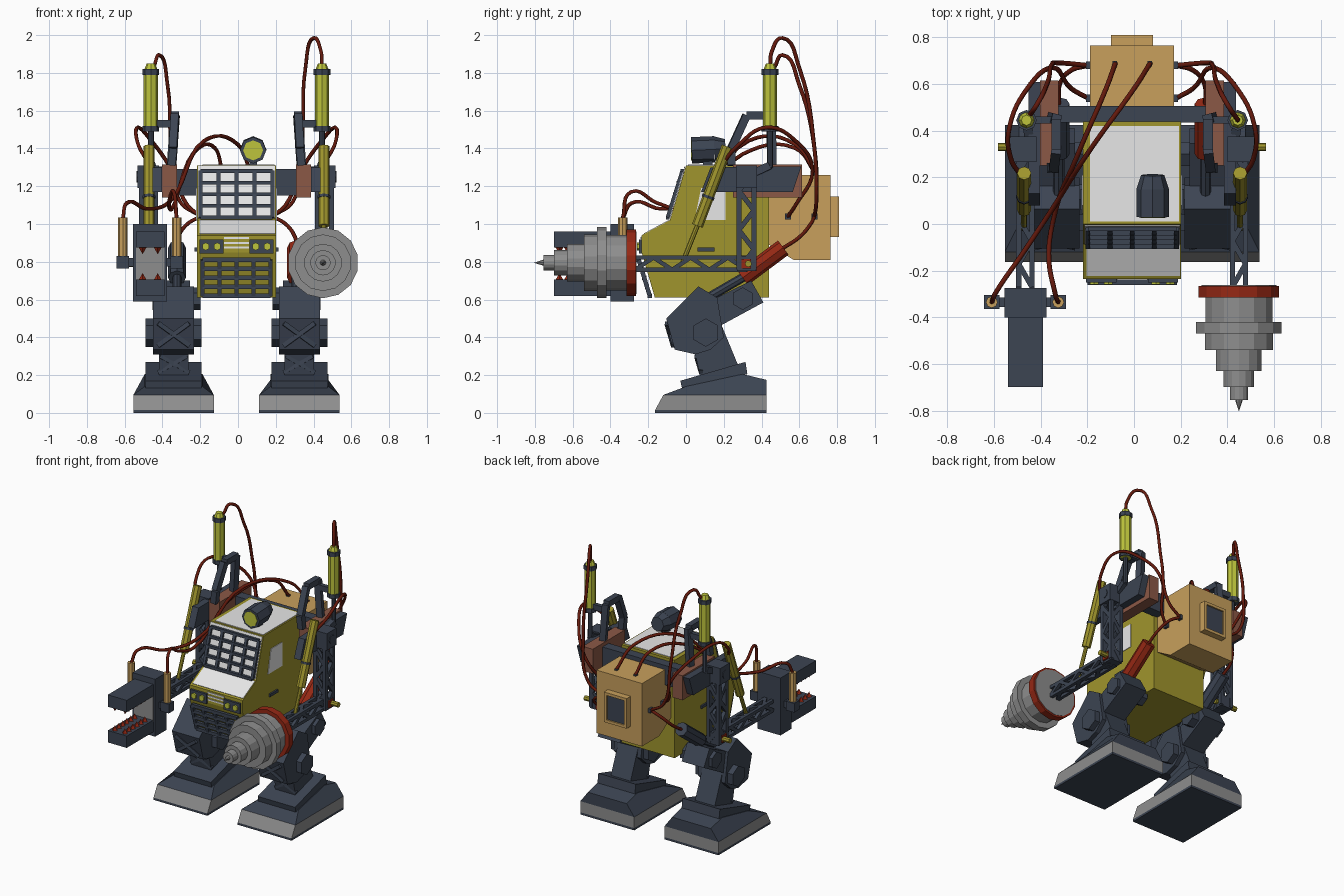
import bpy, bmesh, math
from mathutils import Vector, Matrix

if "Cube" in bpy.data.objects:
    bpy.data.objects.remove(bpy.data.objects["Cube"])

CX = -0.008  # symmetry plane of body, legs and arms
COLORS = {"slate": (.045, .058, .085), "yellow": (.35, .30, .026), "white": (.8, .8, .8),
          "grey": (.27, .27, .27), "tan": (.58, .35, .107), "brown": (.26, .098, .061),
          "red": (.30, .021, .007), "hose_red": (.127, .0097, .0037),
          "bright_yellow": (.51, .55, .045)}
NAMES = list(COLORS)
MATS = []
for n, c in COLORS.items():
    m = bpy.data.materials.new(n)
    m.diffuse_color = (*c, 1)
    m.use_nodes = True
    m.node_tree.nodes["Principled BSDF"].inputs["Base Color"].default_value = m.diffuse_color
    MATS.append(m)


class Part:
    """Collects primitives into one named object, optionally mirrored left/right."""
    def __init__(self, name, mat="slate", mirror=False, cx=CX):
        self.name, self.mat, self.mirror, self.cx = name, mat, mirror, cx
        self.bm = bmesh.new()

    def paint(self, verts, mat):
        for f in {f for v in verts for f in v.link_faces}:
            f.material_index = NAMES.index(mat or self.mat)

    def box(self, x0, x1, y0, y1, z0, z1, mat=None):
        M = Matrix.Translation(((x0+x1)/2, (y0+y1)/2, (z0+z1)/2)) @ Matrix.Diagonal((x1-x0, y1-y0, z1-z0, 1))
        self.paint(bmesh.ops.create_cube(self.bm, size=1, matrix=M)["verts"], mat)

    def prism(self, prof, x0, x1, mat=None):
        # (y, z) outline extruded along x
        a = [self.bm.verts.new((x0, y, z)) for y, z in prof]
        b = [self.bm.verts.new((x1, y, z)) for y, z in prof]
        self.bm.faces.new(a), self.bm.faces.new(b[::-1])
        n = len(prof)
        for i in range(n):
            self.bm.faces.new((a[i], b[i], b[(i+1) % n], a[(i+1) % n]))
        self.paint(a + b, mat)
        return a, b

    def cyl(self, p, q, r, mat=None, n=8, r2=None):
        p, q = Vector(p), Vector(q)
        M = Matrix.Translation((p+q)/2) @ (q-p).to_track_quat("Z", "Y").to_matrix().to_4x4()
        self.paint(bmesh.ops.create_cone(self.bm, cap_ends=True, segments=n, radius1=r,
                   radius2=r if r2 is None else r2, depth=(q-p).length, matrix=M)["verts"], mat)

    def bar(self, p, q, w=.016, mat=None):
        p, q = Vector(p), Vector(q)
        M = Matrix.Translation((p+q)/2) @ (q-p).to_track_quat("Z", "Y").to_matrix().to_4x4()
        M = M @ Matrix.Diagonal((w, w, (q-p).length, 1))
        self.paint(bmesh.ops.create_cube(self.bm, size=1, matrix=M)["verts"], mat)

    def truss(self, p, q, u, v, n, w=.018):
        p, q, u, v = map(Vector, (p, q, u, v))
        c = [u+v, u-v, -u-v, v-u]
        for i in range(4):
            a, b = c[i], c[(i+1) % 4]
            self.bar(p+a, q+a, w)
            for k in range(n):  # same zigzag on opposite sides
                s, e = (a, b) if (k + i//2) % 2 else (b, a)
                self.bar(p.lerp(q, k/n)+s, p.lerp(q, (k+1)/n)+e, w)

    def grid(self, top, bot, hw, cols, rows, w):
        t, b = Vector((0, *top)), Vector((0, *bot))
        for i in range(cols+1):
            x = Vector((-hw + 2*hw*i/cols, 0, 0))
            self.bar(t+x, b+x, w)
        for i in range(rows+1):
            c = t.lerp(b, i/rows)
            self.bar(c-Vector((hw, 0, 0)), c+Vector((hw, 0, 0)), w)

    def done(self):
        bmesh.ops.recalc_face_normals(self.bm, faces=self.bm.faces)
        me = bpy.data.meshes.new(self.name)
        self.bm.to_mesh(me)
        for m in MATS:
            me.materials.append(m)
        ob = bpy.data.objects.new(self.name, me)
        ob.location.x = self.cx
        bpy.context.collection.objects.link(ob)
        if self.mirror:
            ob.modifiers.new("mirror", "MIRROR").use_mirror_merge = False


# cabin with pale plates on windscreen, hood and roof
c = Part("cabin", "yellow")
c.prism([(0, 1.31), (-.085, 1.02), (-.235, .94), (-.235, .85), (-.165, .61), (.44, .61), (.44, 1.31)], -.21, .21)
c.done()
w = Part("cabin_pale_plates", "white")
w.prism([(-.004, 1.305), (-.083, 1.03), (-.087, 1.031), (-.008, 1.306)], -.205, .205)
w.prism([(-.087, 1.018), (-.222, .946), (-.224, .950), (-.089, 1.022)], -.195, .205)
w.box(-.18, .2, .01, .42, 1.309, 1.314)
w.done()
w = Part("cabin_side_window", "white", True)
w.prism([(.08, 1.19), (.21, 1.19), (.21, 1.02), (.045, 1.02)], .208, .214)
w.box(.208, .222, .06, .15, .855, .875, "slate")
w.done()
g = Part("window_and_radiator_bars")
g.grid((-.02, 1.28), (-.097, 1.035), .19, 4, 4, .02)
g.grid((-.25, .81), (-.192, .62), .18, 4, 4, .023)
g.done()

# headlights and nose stripes
h = Part("headlights", "slate", True)
h.box(.068, .197, -.25, -.23, .845, .917)
for x in (.102, .163):
    h.cyl((x, -.24, .881), (x, -.26, .881), .021, "bright_yellow", 6)
h.done()
n = Part("nose_stripes", "white")
for z in (.87, .895, .92):
    n.box(-.065, .065, -.24, -.234, z, z+.01)
n.done()

# roof spotlight
s = Part("roof_spotlight", cx=0)
s.cyl((.08, .03, 1.39), (.08, .15, 1.395), .07)
s.cyl((.08, .15, 1.395), (.08, .21, 1.40), .07, r2=.05)
s.cyl((.08, .026, 1.39), (.08, .05, 1.39), .053, "bright_yellow")
s.box(.06, .10, .09, .14, 1.30, 1.35)
s.done()

# power pack with framed rear vent
b = Part("power_pack", "tan")
b.prism([(.50, 1.26), (.765, 1.26), (.765, .81), (.57, .81), (.44, .89), (.44, 1.26)], -.18, .18)
for sx in (-1, 1):
    b.box(min(sx*.09, sx*.07), max(sx*.09, sx*.07), .76, .81, .93, 1.145)
    b.box(sx*.075-.01, sx*.075+.01, .675, .7, 1.25, 1.27, "slate")
b.box(-.07, .07, .76, .81, .93, .95)
b.box(-.07, .07, .76, .81, 1.125, 1.145)
b.box(-.07, .07, .76, .80, .95, 1.125, "slate")
b.done()
pp = Part("hose_ports", "slate", True)
for y in (.54, .68):
    pp.box(.17, .197, y-.016, y+.016, 1.025, 1.055)
pp.done()

# shoulders: cross beam, brown motor block, outer plate
s = Part("shoulder_beam")
s.box(-.38, .38, .435, .505, 1.15, 1.29)
s.done()
s = Part("shoulder", "slate", True)
s.box(.315, .395, .25, .615, 1.14, 1.315, "brown")
s.prism([(.08, 1.17), (.13, 1.30), (.61, 1.305), (.565, 1.17)], .395, .445)
s.box(.41, .525, .265, .375, 1.19, 1.31)
s.cyl((.52, .32, 1.25), (.53, .32, 1.25), .03)
s.done()

# upright bracket and exhaust canister
e = Part("upright_bracket", "slate", True)
path = [(.345, .24, 1.31), (.335, .24, 1.40), (.325, .32, 1.575), (.325, .45, 1.575), (.345, .455, 1.29)]
for p, q in zip(path, path[1:]):
    e.bar(p, q, .042)
e.box(.33, .43, .43, .46, 1.51, 1.55)
e.done()
e = Part("canister", "bright_yellow", True)
e.cyl((.453, .445, 1.49), (.453, .445, 1.81), .038)
e.cyl((.453, .445, 1.81), (.453, .445, 1.85), .038, r2=.022)
for z in (1.49, 1.79):
    e.cyl((.453, .445, z), (.453, .445, z+.03), .044, "slate")
e.cyl((.453, .445, 1.3), (.453, .445, 1.5), .015, "slate")
e.bar((.453, .445, 1.31), (.44, .36, 1.27), .04, "slate")
e.done()

# truss arms with pistons
a = Part("truss_arm", "slate", True)
a.truss((.465, .32, .76), (.465, .32, 1.28), (.037, 0, 0), (0, .04, 0), 5, .026)
a.truss((.458, .32, .79), (.458, -.27, .79), (.028, 0, 0), (0, 0, .032), 6, .022)
a.box(.42, .51, .27, .37, .75, .83)
a.cyl((.40, .33, .79), (.575, .33, .79), .018, "yellow")
a.box(.505, .522, .295, .345, .765, .815, "red")
a.done()
a = Part("arm_piston", "yellow", True)
a.cyl((.463, .06, .99), (.463, .218, 1.41), .03)
a.cyl((.463, -.02, .79), (.463, .06, .99), .013)
a.cyl((.463, .115, 1.136), (.463, .12, 1.15), .034, "slate")
a.done()

# stepped drill on the right arm
d = Part("drill", "grey", cx=0)
steps = [(-.262, -.268, .165, None), (-.265, -.315, .177, "red"), (-.315, -.42, .148, None),
         (-.42, -.47, .188, None), (-.47, -.54, .15, None), (-.54, -.63, .10, None),
         (-.63, -.70, .067, None), (-.70, -.755, .04, None)]
for y0, y1, r, m in steps:
    d.cyl((.45, y0, .795), (.45, y1, .795), r, m, 14)
d.cyl((.45, -.755, .795), (.45, -.805, .795), .016, None, 8, 0)
d.done()

# gripper on the left arm
k = Part("gripper", cx=0)
k.box(-.555, -.375, -.40, -.275, .59, 1.0)
k.box(-.54, -.39, -.405, -.39, .69, .89, "grey")
for z0, z1, zt, dz in ((.875, .96, .875, -.035), (.62, .705, .705, .035)):
    k.box(-.54, -.39, -.70, -.40, z0, z1)
    for x in (-.505, -.425):
        for i in range(6):
            y = -.67 + i*.045
            k.cyl((x, y, zt), (x, y, zt+dz), .02, "red", 4, 0)
k.done()
k = Part("gripper_pistons", "tan", cx=0)
for x, xi in ((-.61, -.55), (-.325, -.38)):
    k.cyl((x, -.335, .83), (x, -.335, 1.035), .025)
    k.box(x-.033, x+.033, -.365, -.305, .765, .83, "slate")
    k.box(min(x, xi), max(x, xi), -.355, -.315, .775, .82, "slate")
k.done()

# hip pistons: red on the right, slate on the left
for sgn, nm, col in ((1, "right_hip_piston", "red"), (-1, "left_hip_piston", "slate")):
    p = Part(nm, col)
    p.cyl((sgn*.315, .30, .715), (sgn*.315, .515, .875), .047)
    p.cyl((sgn*.315, .10, .60), (sgn*.315, .31, .722), .024, "slate")
    p.done()

# legs: hip and knee block, shin, bolts, panel ribs
L = Part("leg", "slate", True)
L.prism([(-.105, .50), (.065, .67), (.165, .61), (.20, .40), (.13, .335), (.05, .31), (-.06, .335)], .225, .441)
L.prism([(.12, .59), (.345, .70), (.41, .585), (.17, .455)], .245, .42)
L.prism([(.03, .40), (.19, .46), (.285, .23), (.075, .19)], .255, .411)
L.cyl((.185, .105, .425), (.481, .105, .425), .075, None, 6)
L.cyl((.19, .30, .605), (.445, .30, .605), .06, None, 6)
for x0, x1 in ((.25, .415), (.415, .25)):
    L.bar((x0, -.10, .475), (x1, -.065, .355), .024)
    L.bar((x0+.01*(1 if x0 < x1 else -1), .055, .30), (x1, .08, .215), .02)
L.done()

# feet: dark tread, tapered grey sole, dark upper, tilted ankle slab
f = Part("foot", "slate", True)
f.box(.12, .546, -.163, .425, 0, .016)
f.prism([(-.163, .016), (-.12, .095), (.425, .095), (.425, .016)], .12, .546, "grey")
va, vb = f.prism([(-.12, .095), (.0, .14), (.30, .205), (.425, .175), (.425, .095)], .12, .546)
for vs, dx in ((va, .06), (vb, -.06)):
    for v in vs[1:4]:
        v.co.x += dx
f.prism([(-.03, .17), (.315, .27), (.325, .205), (-.02, .125)], .185, .481)
f.done()


# hoses
def hose(name, pts):
    cu = bpy.data.curves.new(name, "CURVE")
    cu.dimensions, cu.bevel_depth, cu.bevel_resolution, cu.resolution_u = "3D", .0105, 1, 6
    sp = cu.splines.new("BEZIER")
    sp.bezier_points.add(len(pts)-1)
    for bp, p in zip(sp.bezier_points, pts):
        bp.co = p
        bp.handle_left_type = bp.handle_right_type = "AUTO"
    cu.materials.append(MATS[NAMES.index("hose_red")])
    bpy.context.collection.objects.link(bpy.data.objects.new(name, cu))


for sg, nm, top in ((1, "right", 1.985), (-1, "left", 1.895)):
    def side(pts):
        return [(sg*x + CX, y, z) for x, y, z in pts]
    hose(nm + "_canister_hose", side([(.19, .68, 1.04), (.30, .69, 1.12), (.345, .68, 1.4), (.365, .60, top-.16),
                                      (.41, .51, top), (.447, .455, top-.07), (.453, .445, 1.84)]))
    hose(nm + "_arm_hose", side([(.19, .54, 1.04), (.26, .58, 1.10), (.34, .67, 1.28), (.45, .58, 1.44),
                                 (.525, .42, 1.51), (.52, .28, 1.42), (.47, .20, 1.33)]))
    hose(nm + "_hip_hose", side([(.19, .68, 1.04), (.26, .66, 1.0), (.31, .60, .93), (.315, .51, .87)]))
hose("inner_gripper_hose", [(-.08, .69, 1.26), (-.12, .58, 1.40), (-.24, .30, 1.37), (-.35, .0, 1.08),
                            (-.365, -.15, 1.11), (-.34, -.29, 1.17), (-.325, -.335, 1.03)])
hose("outer_gripper_hose", [(.07, .69, 1.26), (0, .58, 1.42), (-.18, .33, 1.44), (-.36, .05, 1.12),
                            (-.48, -.13, 1.08), (-.59, -.29, 1.11), (-.61, -.335, 1.03)])
